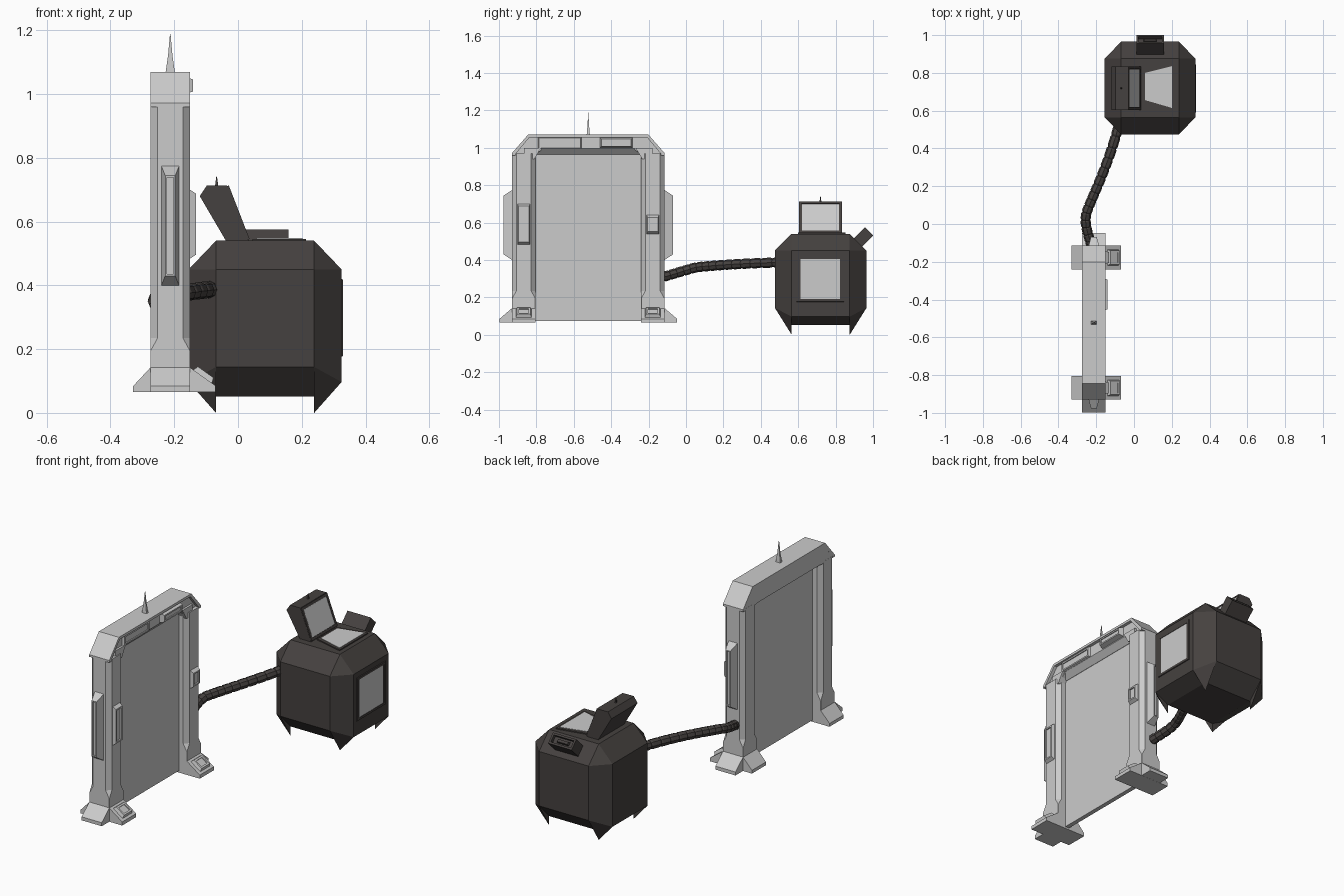
import bpy, bmesh, math
from mathutils import Vector, Matrix
from mathutils.geometry import interpolate_bezier

if "Cube" in bpy.data.objects:
    bpy.data.objects.remove(bpy.data.objects["Cube"])

dark = bpy.data.materials.new("dark_casing")
dark.diffuse_color = (0.06, 0.053, 0.05, 1)
dark.use_nodes = True
dark.node_tree.nodes["Principled BSDF"].inputs["Base Color"].default_value = dark.diffuse_color
X, Y, Z = Vector((1, 0, 0)), Vector((0, 1, 0)), Vector((0, 0, 1))


def finish(name, bm, mat=None):
    bmesh.ops.recalc_face_normals(bm, faces=bm.faces[:])
    me = bpy.data.meshes.new(name)
    bm.to_mesh(me)
    bm.free()
    ob = bpy.data.objects.new(name, me)
    bpy.context.collection.objects.link(ob)
    if mat:
        me.materials.append(mat)
    return ob


def loft(name, rings, mat=None):
    bm = bmesh.new()
    vs = [[bm.verts.new(p) for p in r] for r in rings]
    n = len(rings[0])
    for a, b in zip(vs, vs[1:]):
        for i in range(n):
            j = (i + 1) % n
            bm.faces.new((a[i], a[j], b[j], b[i]))
    bm.faces.new(vs[0])
    bm.faces.new(vs[-1])
    return finish(name, bm, mat)


def prism(name, pts, axis, lo, hi, mat=None):
    def at(p, h):
        v = list(p)
        v.insert("xyz".index(axis), h)
        return v
    return loft(name, [[at(p, lo) for p in pts], [at(p, hi) for p in pts]], mat)


def rect(a, b, c, d):
    return [(a, c), (b, c), (b, d), (a, d)]


def panel(name, centre, u, v, hu, hv, h, tu=0.0, tv=0.0, inset=0.0, depth=0.0, mat=None):
    """Tapered plate standing on a surface, with an optional sunken face."""
    u, v = u.normalized(), v.normalized()
    n = u.cross(v)
    m = Matrix((u, v, n)).transposed().to_4x4()
    m.translation = centre
    steps = [(hu, hv, -0.01), (hu, hv, 0), (hu - tu, hv - tv, h)]
    if inset:
        steps += [(hu - tu - inset, hv - tv - inset, h),
                  (hu - tu - inset, hv - tv - inset, h - depth)]
    rings = [[m @ Vector((a * i, b * j, z)) for i, j in ((-1, -1), (1, -1), (1, 1), (-1, 1))]
             for a, b, z in steps]
    return loft(name, rings, mat)


# ---- gate ----
YC, XC, X0, X1 = -0.5225, -0.2125, -0.275, -0.15
D0, D1 = 0.2825, 0.4075
for s, side in ((-1, "left"), (1, "right")):
    y0, y1 = YC + s * D0, YC + s * D1
    ym = (y0 + y1) / 2
    # pillar with chamfered shaft and square base
    rings = []
    for z, c in ((0.13, 0.001), (0.195, 0.001), (0.235, 0.023), (0.97, 0.023)):
        a, b = 0.0625, 0.0625 - c
        rings.append([(XC + p, ym + q, z) for p, q in
                      ((a, -b), (a, b), (b, a), (-b, a), (-a, b), (-a, -b), (-b, -a), (b, -a))])
    loft(side + "_pillar", rings)
    # splayed foot
    prism(side + "_foot", [(-0.33, 0.065), (-0.07, 0.065), (-0.07, 0.085), (X1, 0.142),
                           (X0, 0.142), (-0.33, 0.083)], "y", min(y0, y1), max(y0, y1))
    yo = YC + s * 0.475
    prism(side + "_outer_toe", [(ym, 0.0655), (yo, 0.0655), (yo, 0.085), (y1, 0.143),
                                (ym, 0.143)], "x", X0, X1)
    panel(side + "_foot_pad", (-0.111, ym, 0.114), Y, Vector((-0.08, 0, 0.057)),
          0.042, 0.036, 0.017, 0.006, 0.006, 0.01, 0.005)
    # outer side panel
    panel(side + "_side_panel", (XC, y1, 0.587), -s * X, Z, 0.0275, 0.187, 0.046,
          0.012, 0.03, 0.006, 0.008)
    # inner-face control box
    zc, hz = (0.592, 0.108) if s < 0 else (0.59, 0.05)
    panel(side + "_control_box", (X1, ym, zc), Y, Z, 0.033, hz, 0.018,
          0.005, 0.012, 0.008, 0.008)

# lintel: core, roof shell with clipped shoulders, sloped underside
prism("lintel_core", [(X0, 1.06), (X0, 0.963), (-0.198, 0.963), (-0.168, 0.995), (-0.168, 1.06)],
      "y", YC - 0.325, YC + 0.325)
arch = [(-D1, 0.96), (-D1, 0.972), (-0.322, 1.07), (0.322, 1.07), (D1, 0.972), (D1, 0.96),
        (D1 - 0.018, 0.96), (D1 - 0.018, 0.966), (0.314, 1.056), (-0.314, 1.056),
        (-D1 + 0.018, 0.966), (-D1 + 0.018, 0.96)]
prism("lintel_roof", [(YC + d, z) for d, z in arch], "x", X0, X1)
for s, side in ((-1, "left"), (1, "right")):
    prism(side + "_shoulder", [(YC + s * d, z) for d, z in
                               ((D0, 0.96), (D1 - 0.005, 0.96), (D1 - 0.005, 0.97), (0.32, 1.066),
                                (0.25, 1.066), (0.25, 0.99))], "x", X0 + 0.0005, -0.168)
    prism(side + "_corner_brace", [(YC + s * d, z) for d, z in
                                   ((D0 + 0.005, 0.94), (D0 + 0.06, 0.94), (D0 + 0.06, 1.0),
                                    (0.25, 1.0), (0.262, 0.985))], "x", X0 + 0.02, X1 - 0.006)
panel("lintel_plate", (-0.168, -0.675, 1.026), Y, Z, 0.115, 0.03, 0.012, 0.004, 0.004, 0.008, 0.006)
panel("lintel_lamp", (-0.168, -0.373, 1.027), Y, Z, 0.087, 0.027, 0.027, 0.008, 0.008, 0.008, 0.005)

# door sheet
prism("door_sheet", rect(-0.225, -0.2, YC - D0 - 0.02, YC + D0 + 0.02), "z", 0.075, 0.97)

# roof spike
loft("roof_spike", [[(XC + p * r, YC + q * r * 0.6, z) for p, q in
                     ((1, -1), (1, 1), (-1, 1), (-1, -1))]
                    for z, r in ((1.065, 0.015), (1.12, 0.007), (1.188, 0.001))])

# ---- generator body with corner claws ----
GX, GY, HX, HY, IX, IY = 0.085, 0.72, 0.24, 0.245, 0.154, 0.155
bm = bmesh.new()
cs = []
for i, j in ((1, 1), (-1, 1), (-1, -1), (1, -1)):
    def add(a, b, z):
        return bm.verts.new((GX + i * a, GY + j * b, z))
    cs.append(dict(T=add(IX, IY, 0.54), A=add(IX, HY, 0.45), B=add(HX, IY, 0.45),
                   a=add(IX, HY, 0.144), b=add(HX, IY, 0.097),
                   P=add(IX, IY, 0.0), Q=add(IX, IY, 0.052)))
for k, c in enumerate(cs):
    for f in ("TAB", "ABba", "abP", "aPQ", "bPQ"):
        bm.faces.new([c[q] for q in f])
    d, (up, lo) = cs[(k + 1) % 4], ("Aa", "Bb")[k % 2]
    for p, q in (("T", up), (up, lo), (lo, "Q")):
        bm.faces.new((c[p], d[p], d[q], c[q]))
bm.faces.new([c["T"] for c in cs])
bm.faces.new([c["Q"] for c in cs])
finish("generator_body", bm, dark)

# side window
panel("side_window_frame", (GX + HX, 0.718, 0.298), Y, Z, 0.128, 0.122, 0.004,
      0.002, 0.002, 0.013, 0.003, dark)
panel("side_window", (GX + HX, 0.718, 0.298), Y, Z, 0.106, 0.108, 0.002)

# top window
prism("top_window_frame", [(0.045, 0.64), (0.214, 0.598), (0.214, 0.852), (0.045, 0.816)],
      "z", 0.53, 0.546, dark)
prism("top_window", [(0.058, 0.656), (0.202, 0.614), (0.202, 0.836), (0.058, 0.80)],
      "z", 0.535, 0.548)

# tilted screen
prism("screen_housing", [(-0.12, 0.68), (-0.098, 0.713), (-0.034, 0.713), (0.035, 0.535),
                         (-0.035, 0.535)], "y", 0.603, 0.835, dark)
tilt = Vector((-0.069, 0, 0.178))
panel("screen_frame", (0, 0.719, 0.628), Y, tilt, 0.115, 0.09, 0.004, 0, 0, 0.013, 0.003, dark)
panel("screen", (0.001, 0.719, 0.628), Y, tilt, 0.1, 0.076, 0.002)
loft("screen_aerial", [[(-0.067 + p * r, 0.719 + q * r, z) for p, q in
                        ((1, -1), (1, 1), (-1, 1), (-1, -1))]
                       for z, r in ((0.70, 0.006), (0.72, 0.004), (0.741, 0.001))], dark)

# rear exhaust box on the back chamfer
up = Vector((0, -1, 1))
panel("exhaust_box", (GX, 0.92, 0.495), -X, up, 0.073, 0.031, 0.083, 0, 0, 0.011, 0.02, dark)
panel("exhaust_bar", (GX, 0.965, 0.54), -X, up, 0.035, 0.01, 0.014, 0.003, 0.003, mat=dark)

# ribbed cable
path = interpolate_bezier(Vector((-0.224, -0.12, 0.31)), Vector((-0.235, -0.07, 0.325)),
                          Vector((-0.27, 0.0, 0.347)), Vector((-0.252, 0.06, 0.362)), 6)
path += interpolate_bezier(Vector((-0.252, 0.06, 0.362)), Vector((-0.21, 0.17, 0.372)),
                           Vector((-0.14, 0.30, 0.382)), Vector((-0.078, 0.53, 0.388)), 11)[1:]
for k, (p, q) in enumerate(zip(path, path[1:])):
    m = (q - p).to_track_quat('Z', 'Y')
    L = (q - p).length
    rings = [[p + m @ Vector((r * math.cos(t * math.tau / 8), r * math.sin(t * math.tau / 8), z))
              for t in range(8)]
             for z, r in ((-0.003, 0.021), (L * 0.15, 0.027), (L * 0.85, 0.027), (L + 0.003, 0.021))]
    loft("cable_segment_%02d" % (k + 1), rings, dark)
